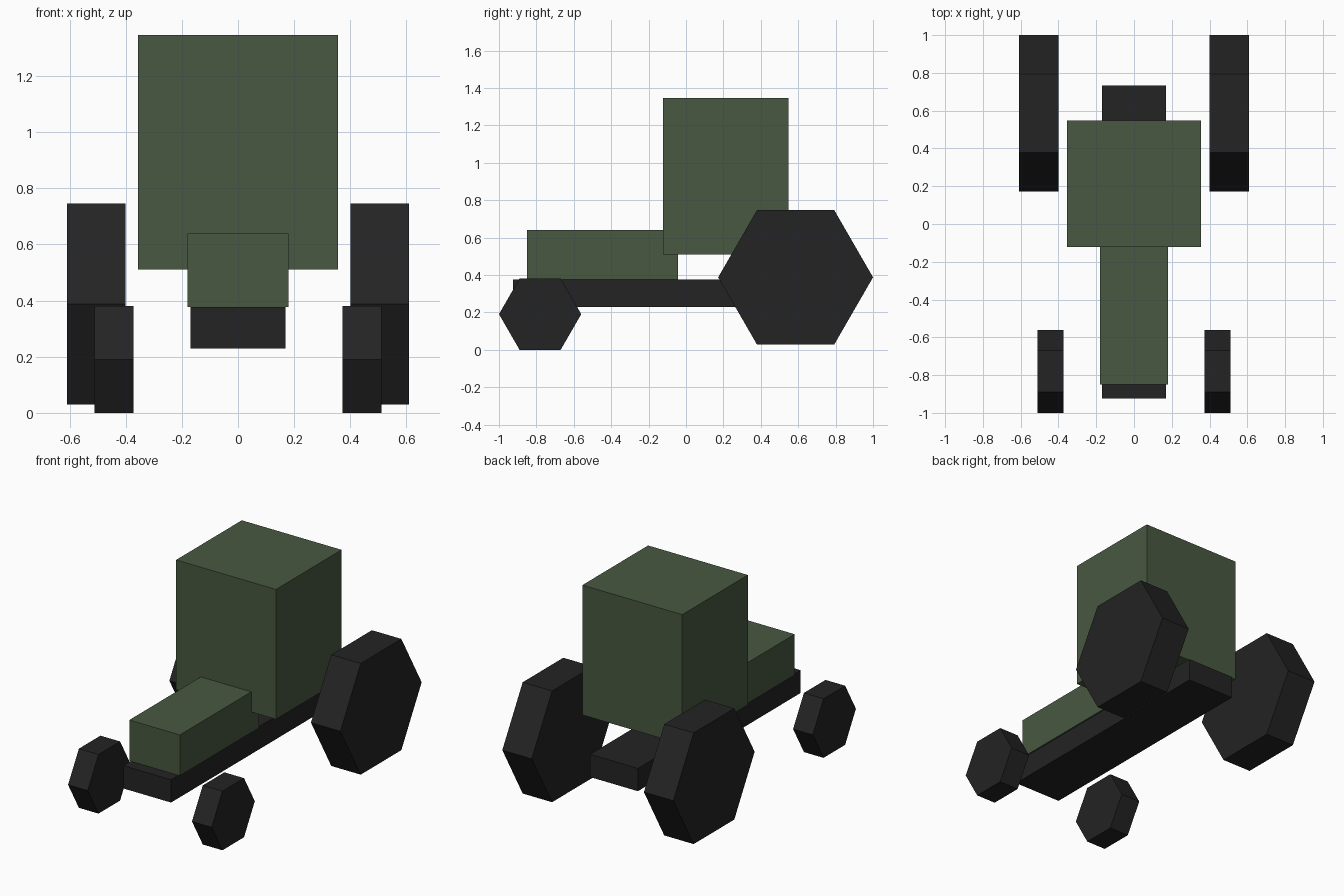
import bpy, bmesh
from math import cos, sin, pi

old = bpy.data.objects.get("Cube")
if old:
    bpy.data.objects.remove(old, do_unlink=True)


def make_material(name, rgb):
    mat = bpy.data.materials.new(name)
    mat.use_nodes = True
    color = (*rgb, 1.0)
    mat.diffuse_color = color
    mat.node_tree.nodes["Principled BSDF"].inputs["Base Color"].default_value = color
    return mat


green = make_material("olive_green", (0.065, 0.098, 0.053))
black = make_material("dark_rubber", (0.017, 0.017, 0.017))


def prism(name, profile, x_min, x_max, mat):
    """Extrude a closed (y, z) profile along x."""
    bm = bmesh.new()
    base = bm.faces.new([bm.verts.new((x_min, y, z)) for y, z in profile])
    moved = bmesh.ops.extrude_face_region(bm, geom=[base])["geom"]
    verts = [v for v in moved if isinstance(v, bmesh.types.BMVert)]
    bmesh.ops.translate(bm, verts=verts, vec=(x_max - x_min, 0, 0))
    bmesh.ops.recalc_face_normals(bm, faces=bm.faces)
    mesh = bpy.data.meshes.new(name)
    bm.to_mesh(mesh)
    bm.free()
    mesh.materials.append(mat)
    obj = bpy.data.objects.new(name, mesh)
    bpy.context.collection.objects.link(obj)
    return obj


def box(name, half_width, y0, y1, z0, z1, mat):
    profile = [(y0, z0), (y1, z0), (y1, z1), (y0, z1)]
    return prism(name, profile, -half_width, half_width, mat)


def wheel_pair(name, y, z, radius, inner, outer):
    """Six-sided wheels with corners pointing forward and back."""
    profile = [(y + radius * cos(i * pi / 3), z + radius * sin(i * pi / 3))
               for i in range(6)]
    prism("left_" + name, profile, inner, outer, black)
    prism("right_" + name, profile, -outer, -inner, black)


# Body
box("chassis", 0.17, -0.925, 0.733, 0.23, 0.377, black)
box("hood", 0.18, -0.85, -0.042, 0.377, 0.64, green)
box("cab", 0.356, -0.122, 0.547, 0.51, 1.347, green)

# Wheels
wheel_pair("rear_wheel", 0.586, 0.388, 0.414, 0.40, 0.61)
wheel_pair("front_wheel", -0.78, 0.191, 0.22, 0.372, 0.512)
